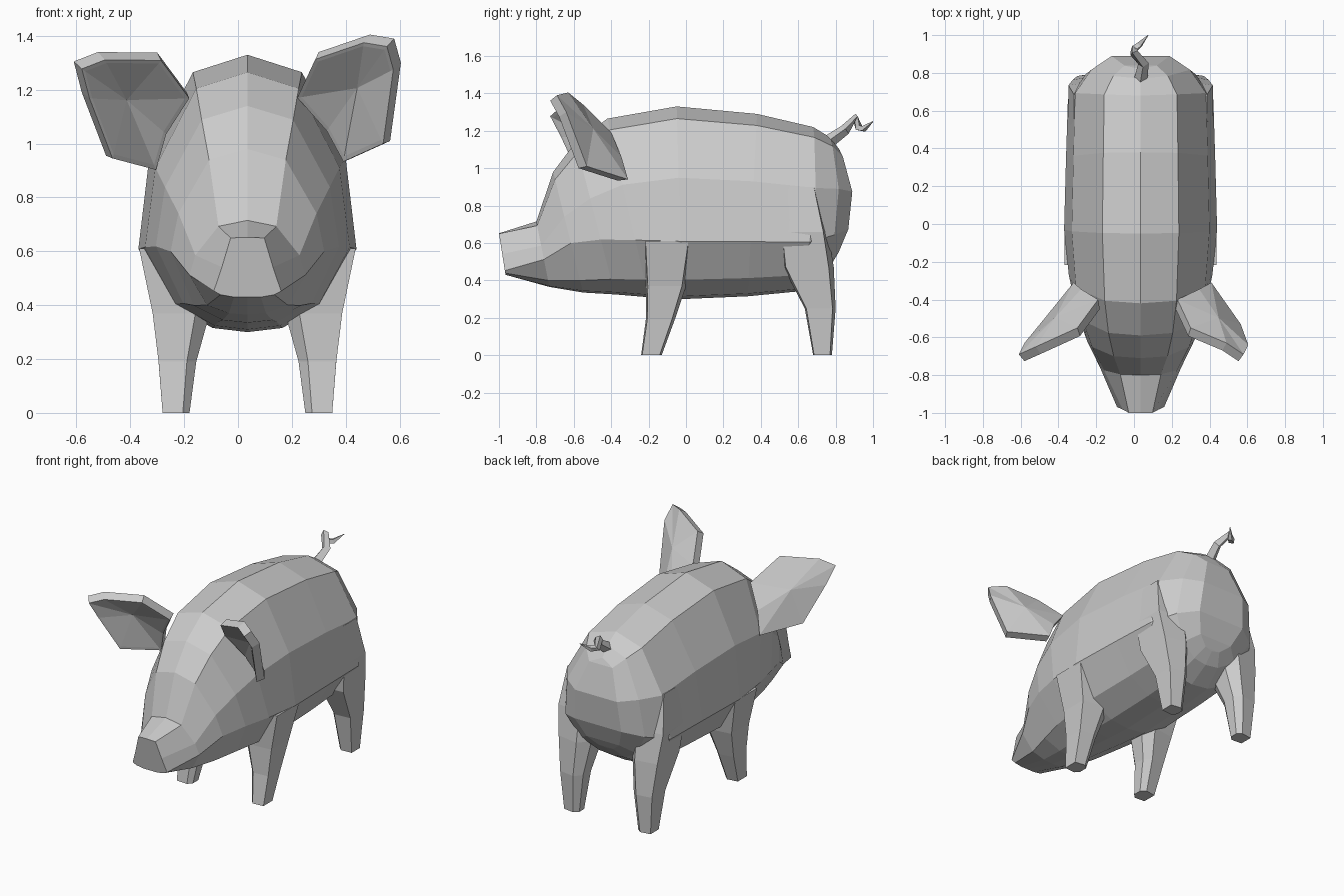
import bpy, bmesh
from mathutils import Vector

if "Cube" in bpy.data.objects:
    bpy.data.objects.remove(bpy.data.objects["Cube"])

CX = 0.035  # centre line of the body


def finish(name, bm):
    bmesh.ops.recalc_face_normals(bm, faces=bm.faces)
    me = bpy.data.meshes.new(name)
    bm.to_mesh(me)
    bm.free()
    ob = bpy.data.objects.new(name, me)
    bpy.context.collection.objects.link(ob)
    return ob


def loft(name, rings):
    """Skin a list of equal closed rings and cap both ends with strips."""
    bm = bmesh.new()
    loops = [[bm.verts.new(p) for p in r] for r in rings]
    n = len(loops[0])
    for a, b in zip(loops, loops[1:]):
        for i in range(n):
            j = (i + 1) % n
            bm.faces.new((a[i], a[j], b[j], b[i]))
    for l in (loops[0], loops[-1]):
        for i in range(n // 2):
            ids = dict.fromkeys((i, i + 1, n - i - 1, (n - i) % n))
            bm.faces.new([l[k] for k in ids])
    return finish(name, bm)


# Body: half cross-sections (width fraction, height fraction), top to bottom
def body(wide=.3):
    return [(0, 1), (.5, .937), (.9, .63), (1, wide), (.7, .1), (.32, .015), (0, 0)]


SNOUT = [(0, 1), (.5, .99), (.76, .5), (1, .1), (.8, .04), (.4, 0), (0, 0)]


def body_ring(half, w, yt, zt, yb, zb, bulge=0):
    pts = []
    for u, f in half:
        y = yb + (yt - yb) * f + bulge * 4 * f * (1 - f)
        pts.append((u * w, y, zb + (zt - zb) * f))
    right = [(CX + x, y, z) for x, y, z in pts]
    left = [(CX - x, y, z) for x, y, z in pts[-2:0:-1]]
    return right + left


loft("body", [
    body_ring(SNOUT, .125, -1.0, .652, -.965, .43),
    body_ring(body(.42), .215, -.80, .715, -.73, .365),
    body_ring(body(.41), .285, -.71, .98, -.55, .335),
    body_ring(body(.36), .34, -.59, 1.14, -.38, .325),
    body_ring(body(.32), .38, -.42, 1.265, -.20, .31),
    body_ring(body(), .405, -.05, 1.33, -.02, .30),
    body_ring(body(), .395, .38, 1.29, .33, .315),
    body_ring(body(), .385, .68, 1.22, .59, .34, .05),
    body_ring(body(), .29, .77, 1.165, .72, .42, .07),
    body_ring(body(), .17, .82, 1.10, .78, .49, .09),
])

# Legs: hexagonal sections, mirrored about the centre line
HEX = [(1, -.9), (1, .8), (-.4, 1), (-1, .5), (-1, -.5), (-.5, -1)]


def leg(name, side, sections):
    rings = []
    for z, x0, x1, y0, y1 in sections:
        rings.append([(CX + side * ((x0 + x1) / 2 + u * (x1 - x0) / 2),
                       (y0 + y1) / 2 + v * (y1 - y0) / 2, z) for u, v in HEX])
    loft(name, rings)


front = [(0, .215, .315, -.24, -.13), (.19, .19, .33, -.215, -.06),
         (.37, .14, .352, -.215, .0), (.61, .12, .402, -.23, .04)]
hind = [(0, .215, .315, .68, .78), (.25, .185, .335, .635, .80),
        (.47, .15, .36, .52, .79), (.66, .14, .382, .50, .76),
        (.90, .14, .352, .54, .70)]
for side, word in ((1, "right"), (-1, "left")):
    leg("front_leg_" + word, side, front)
    leg("hind_leg_" + word, side, hind)


# Ears: cupped leaf with a raised rim; outline runs from inner root round the tip
def ear(name, side, outline):
    back = [Vector(p) for p in outline]
    push = Vector((-.02 * side, -.045, -.02))
    mid = sum(back, Vector()) / len(back)
    bm = bmesh.new()
    rim_b = [bm.verts.new(p) for p in back]
    rim_f = [bm.verts.new(p + push + (mid - p) * .05) for p in back]
    inner = [bm.verts.new(p + push * .95 + (mid - p) * .12) for p in back]
    peak = bm.verts.new(mid - push * .35)
    cup = bm.verts.new(mid - push * .1)
    n = len(back)
    for i in range(n):
        j = (i + 1) % n
        bm.faces.new((rim_b[i], rim_b[j], peak))
        bm.faces.new((rim_b[i], rim_b[j], rim_f[j], rim_f[i]))
        bm.faces.new((rim_f[i], rim_f[j], inner[j], inner[i]))
        bm.faces.new((inner[i], inner[j], cup))
    finish(name, bm)


ear("ear_right", 1, [
    (.23, -.40, 1.19), (.30, -.55, 1.34), (.49, -.63, 1.405), (.58, -.69, 1.39),
    (.605, -.64, 1.30), (.565, -.53, 1.01), (.41, -.31, .94), (.345, -.345, 1.06)])
ear("ear_left", -1, [
    (-.19, -.40, 1.19), (-.30, -.55, 1.338), (-.52, -.65, 1.34), (-.61, -.69, 1.305),
    (-.58, -.63, 1.19), (-.49, -.52, .955), (-.32, -.31, .91), (-.28, -.345, 1.05)])

# Tail: tapering four-sided curl
cu = bpy.data.curves.new("tail", 'CURVE')
cu.dimensions = '3D'
cu.bevel_depth = .036
cu.bevel_resolution = 0
cu.use_fill_caps = True
path = [(.035, .76, 1.14, 1), (.05, .85, 1.205, .8), (.0, .905, 1.27, .65),
        (.0, .925, 1.215, .6), (.03, .95, 1.21, .5), (.075, 1.0, 1.25, .05)]
sp = cu.splines.new('POLY')
sp.points.add(len(path) - 1)
for p, (x, y, z, r) in zip(sp.points, path):
    p.co = (x, y, z, 1)
    p.radius = r
sp.use_smooth = False
bpy.context.collection.objects.link(bpy.data.objects.new("tail", cu))
